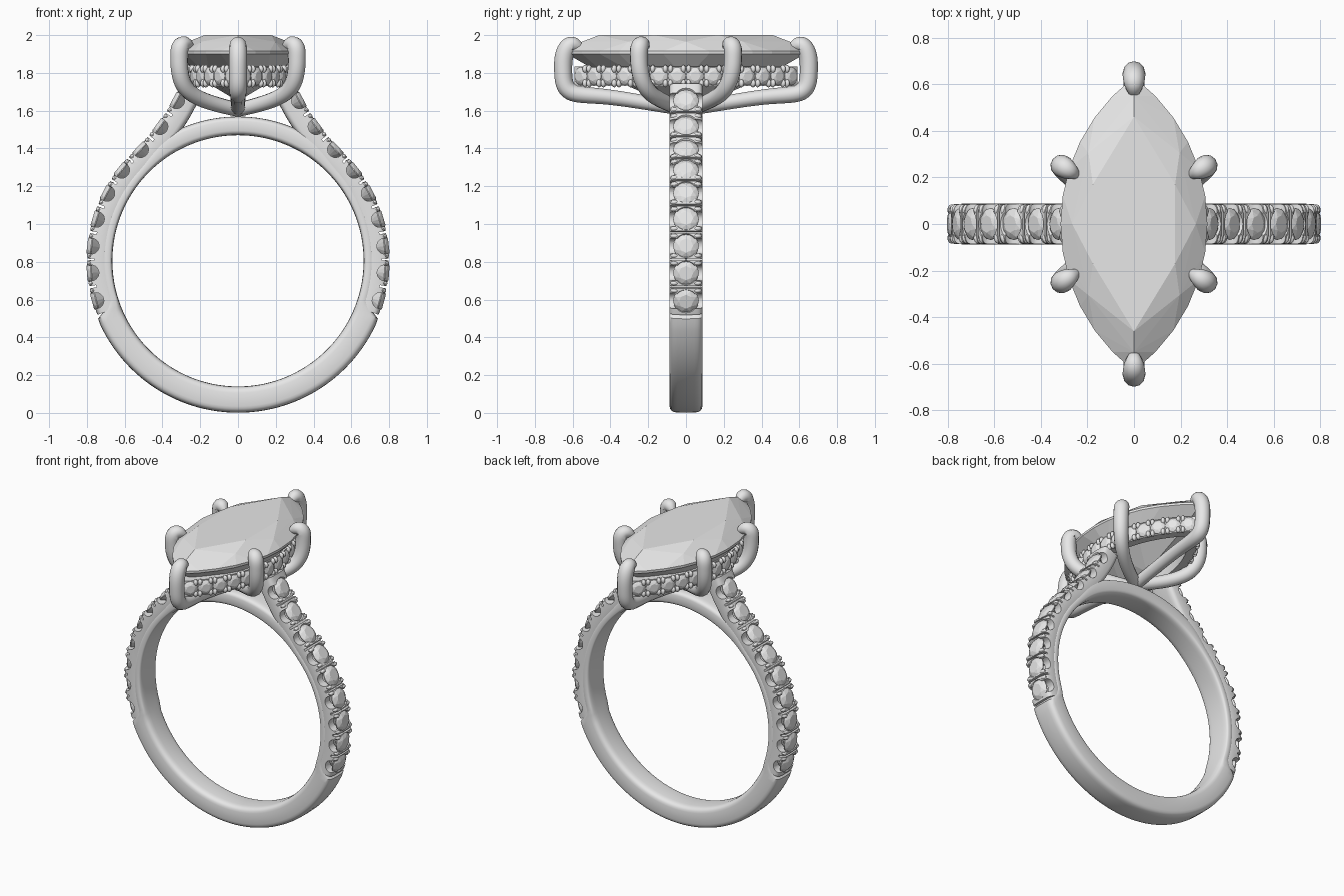
import bpy, bmesh
from math import sin, cos, asin, radians, pi, copysign
from mathutils import Vector, Matrix

if "Cube" in bpy.data.objects:
    bpy.data.objects.remove(bpy.data.objects["Cube"])

GREY = bpy.data.materials.new("pale grey")
GREY.use_nodes = True
GREY.diffuse_color = (0.8, 0.8, 0.8, 1)
GREY.node_tree.nodes["Principled BSDF"].inputs["Base Color"].default_value = GREY.diffuse_color
CENTRE = Vector((0, 0, 0.805))      # middle of the finger hole


def finish(name, bm, smooth=True, mirror=(False, False)):
    bmesh.ops.recalc_face_normals(bm, faces=bm.faces)
    me = bpy.data.meshes.new(name)
    bm.to_mesh(me)
    bm.free()
    me.materials.append(GREY)
    ob = bpy.data.objects.new(name, me)
    bpy.context.collection.objects.link(ob)
    if smooth:
        shade(ob)
    if any(mirror):
        mod = ob.modifiers.new("Mirror", 'MIRROR')
        mod.use_axis = (mirror[0], mirror[1], False)
        mod.use_mirror_merge = False
    return ob


def shade(ob):
    bpy.ops.object.select_all(action='DESELECT')
    ob.select_set(True)
    bpy.context.view_layer.objects.active = ob
    bpy.ops.object.shade_smooth_by_angle(angle=radians(40))


def rounded(hu, hv, n=28, power=0.45):
    """Rounded rectangle section as a superellipse."""
    pts = []
    for i in range(n):
        c, s = cos(2 * pi * i / n), sin(2 * pi * i / n)
        pts.append((copysign(abs(c) ** power, c) * hu, copysign(abs(s) ** power, s) * hv))
    return pts


def skin(bm, loops, closed):
    """Bridge successive loops of points with quads."""
    rings = [[bm.verts.new(p) for p in loop] for loop in loops]
    for a, b in zip(rings, rings[1:] + (rings[:1] if closed else [])):
        for i in range(len(a)):
            j = (i + 1) % len(a)
            bm.faces.new((a[i], a[j], b[j], b[i]))
    if not closed:
        bm.faces.new(rings[0])
        bm.faces.new(rings[-1])


def hull(bm, points):
    verts = [bm.verts.new(p) for p in points]
    res = bmesh.ops.convex_hull(bm, input=verts)
    junk = [v for v in set(res["geom_interior"] + res["geom_unused"]) if isinstance(v, bmesh.types.BMVert)]
    bmesh.ops.delete(bm, geom=junk, context='VERTS')


def round_gem(bm, mat, r):
    """Small brilliant: table, crown, girdle and point below."""
    pts = [Vector((0, 0, -0.85 * r))]
    for sides, rad, h, turn in ((8, 0.55, 0.3, 0), (8, 0.85, 0.15, 0.5), (16, 1, 0, 0), (16, 1, -0.07, 0)):
        for i in range(sides):
            a = 2 * pi * (i + turn) / sides
            pts.append(Vector((cos(a) * rad, sin(a) * rad, h)) * r)
    hull(bm, [mat @ p for p in pts])


def bead(bm, mat, r):
    bmesh.ops.create_uvsphere(bm, u_segments=10, v_segments=7, radius=r, matrix=mat)


def frame(pos, along, out):
    """Axes: x along the path, z outward."""
    m = Matrix((along, out.cross(along), out)).transposed().to_4x4()
    m.translation = pos
    return m


def marquise(length, width, n, z):
    """Pointed oval made of two circular arcs."""
    r = (length ** 2 + width ** 2) / (2 * width)
    half = asin(length / r)
    pts = []
    for side in (1, -1):
        for i in range(n):
            a = -half + 2 * half * i / n
            pts.append(Vector((side * (r * cos(a) - r + width), side * r * sin(a), z)))
    return pts


def smoothstep(a, lo, hi):
    t = max(0, min(1, (a - lo) / (hi - lo)))
    return t * t * (3 - 2 * t)


# Plain band, thinner beneath the set shoulders and under the bridge
loops = []
for k in range(144):
    deg = -90 + 360 * k / 144
    rise = 90 - abs(90 - deg)           # same height measure on both sides
    outer = 0.804 - 0.085 * smoothstep(rise, -23, -18) + 0.045 * smoothstep(rise, 42, 62)
    inner = 0.665
    d = Vector((cos(radians(deg)), 0, sin(radians(deg))))
    loops.append([CENTRE + d * ((outer + inner) / 2 + u) + Vector((0, v, 0))
                  for u, v in rounded((outer - inner) / 2, 0.088)])
bm = bmesh.new()
skin(bm, loops, True)
finish("band", bm)

# Outer line of one set shoulder: arc, then a sweep up to the head
path = []
for k in range(48):
    a = radians(-21 + 67 * k / 48)
    path.append(CENTRE + Vector((cos(a), 0, sin(a))) * 0.797)
p0, p1, p2 = path[-1], Vector((0.379, 0, 1.549)), Vector((0.3, 0, 1.745))
for k in range(1, 25):
    t = k / 24
    path.append(p0 * (1 - t) ** 2 + p1 * 2 * t * (1 - t) + p2 * t * t)


def path_frame(i):
    t = (path[min(i + 1, len(path) - 1)] - path[max(i - 1, 0)]).normalized()
    return frame(path[i], t, Vector((0, 1, 0)).cross(t))


def path_at(z):
    for i in range(1, len(path)):
        if path[i].z >= z:
            f = path_frame(i)
            t = (z - path[i - 1].z) / (path[i].z - path[i - 1].z)
            f.translation = path[i - 1].lerp(path[i], t)
            return f


bm = bmesh.new()
skin(bm, [[path_frame(i) @ Vector((0, v, u - 0.06)) for u, v in rounded(0.06, 0.087)]
          for i in range(len(path))], False)
shoulders = finish("set_shoulders", bm, smooth=False)

# Seats, side scallops and slots cut into the shoulder
heights = (0.59, 0.74, 0.885, 1.03, 1.17, 1.295, 1.405, 1.525, 1.66)
gaps = [(a + b) / 2 for a, b in zip(heights, heights[1:])]
cut, gems, beads = bmesh.new(), bmesh.new(), bmesh.new()
for z in heights:
    f = path_at(z)
    round_gem(gems, f @ Matrix.Translation((0, 0, -0.015)), 0.068)
    bmesh.ops.create_cone(cut, cap_ends=True, segments=20, radius1=0.03, radius2=0.07, depth=0.08,
                          matrix=f @ Matrix.Translation((0, 0, -0.03)))
    bmesh.ops.create_cone(cut, cap_ends=True, segments=20, radius1=0.042, radius2=0.042, depth=0.3,
                          matrix=f @ Matrix.Translation((0, 0, -0.016)) @ Matrix.Rotation(pi / 2, 4, 'X'))
for z in gaps:
    f = path_at(z)
    bmesh.ops.create_cube(cut, size=1, matrix=f @ Matrix.Diagonal((0.012, 0.3, 0.07, 1)))
    for s in (-1, 1):
        for v in (-1, 1):
            bead(beads, f @ Matrix.Translation((s * 0.02, v * 0.06, -0.014))
                 @ Matrix.Diagonal((0.8, 1.4, 1, 1)), 0.017)
cutter = finish("shoulder_cutter", cut, smooth=False)
cutter.hide_render = True
mod = shoulders.modifiers.new("Seats", 'BOOLEAN')
mod.operation, mod.object, mod.solver, mod.use_self = 'DIFFERENCE', cutter, 'EXACT', True
bpy.context.view_layer.objects.active = shoulders
bpy.ops.object.modifier_apply(modifier="Seats")
bpy.data.objects.remove(cutter)
shade(shoulders)
shoulders.modifiers.new("Mirror", 'MIRROR').use_mirror_merge = False
finish("shoulder_stones", gems, smooth=False, mirror=(True, False))
finish("shoulder_beads", beads, mirror=(True, False))

# Large pointed oval stone
bm = bmesh.new()
pts = marquise(0.46, 0.2, 3, 2.0) + marquise(0.55, 0.265, 4, 1.965)
pts += marquise(0.63, 0.315, 12, 1.915) + marquise(0.63, 0.315, 12, 1.9)
pts += marquise(0.4, 0.2, 4, 1.77) + [Vector((0, y, 1.65)) for y in (-0.12, 0.12)]
hull(bm, pts)
finish("centre_stone", bm, smooth=False)

# Halo rail under the large stone
bm = bmesh.new()
corners = [marquise(l, w, 24, z) for l, w, z in
           ((0.59, 0.265, 1.73), (0.59, 0.265, 1.835), (0.51, 0.21, 1.835), (0.51, 0.21, 1.73))]
skin(bm, [list(c) for c in zip(*corners)], True)
finish("halo_rail", bm)

# Halo stones facing outward with beads between them
COUNT = 14
stations = marquise(0.59, 0.268, COUNT * 2, 1.783)[:COUNT * 2]
gems, beads = bmesh.new(), bmesh.new()
for i in range(1, COUNT * 2):
    t = (stations[min(i + 1, COUNT * 2 - 1)] - stations[i - 1]).normalized()
    f = frame(stations[i], t, t.cross(Vector((0, 0, 1))))
    if i % 2:
        round_gem(gems, f, 0.047)
    else:
        for s in (-1, 1):
            for v in (-1, 1):
                bead(beads, f @ Matrix.Translation((s * 0.014, v * 0.038, 0))
                     @ Matrix.Diagonal((0.8, 1.3, 1, 1)), 0.017)
finish("halo_stones", gems, smooth=False, mirror=(True, False))
finish("halo_beads", beads, mirror=(True, False))


# Claws rising from the base of the head and hooking over the stone
def claw(name, points, mirror):
    cu = bpy.data.curves.new(name, 'CURVE')
    cu.dimensions, cu.bevel_depth, cu.bevel_resolution = '3D', 0.047, 4
    cu.use_fill_caps, cu.resolution_u = True, 10
    sp = cu.splines.new('NURBS')
    sp.points.add(len(points) - 1)
    for p, (x, y, z, r) in zip(sp.points, points):
        p.co, p.radius = (x, y, z, 1), r
    sp.order_u, sp.use_endpoint_u = 4, True
    tmp = bpy.data.objects.new(name + "_path", cu)
    bpy.context.collection.objects.link(tmp)
    bpy.context.view_layer.update()
    me = tmp.evaluated_get(bpy.context.evaluated_depsgraph_get()).to_mesh()
    bm = bmesh.new()
    bm.from_mesh(me)
    bpy.data.objects.remove(tmp)
    finish(name, bm, mirror=mirror)


claw("end_claws", [(0, -0.02, 1.605, 0.8), (0, 0.2, 1.64, 0.8), (0, 0.45, 1.685, 0.85),
                   (0, 0.64, 1.68, 1), (0, 0.652, 1.8, 1), (0, 0.65, 1.9, 1.05),
                   (0, 0.61, 1.965, 1), (0, 0.57, 1.94, 0.7), (0, 0.53, 1.92, 0.05)], (False, True))
claw("side_claws", [(0, 0.02, 1.605, 0.8), (0.13, 0.09, 1.635, 0.85), (0.27, 0.2, 1.68, 0.9),
                    (0.31, 0.245, 1.79, 1), (0.312, 0.25, 1.88, 1), (0.31, 0.25, 1.94, 1.05),
                    (0.28, 0.23, 1.96, 0.9), (0.255, 0.215, 1.94, 0.6),
                    (0.228, 0.2, 1.925, 0.05)], (True, True))
